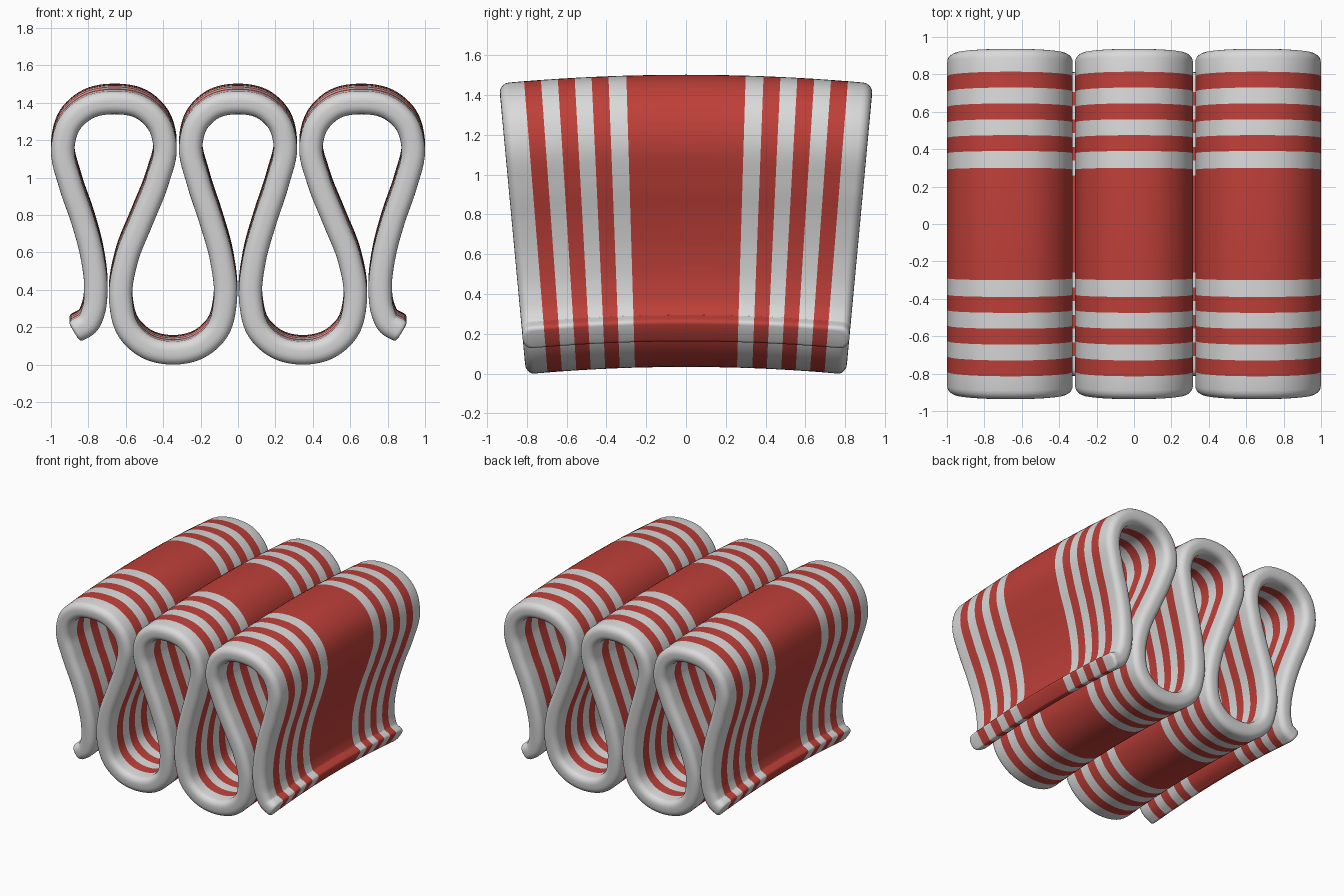
import bpy, bmesh, math
from mathutils import Vector

if "Cube" in bpy.data.objects:
    bpy.data.objects.remove(bpy.data.objects["Cube"])

HALF_T = 0.0625        # half ribbon thickness
CORNER = 0.05          # rounding of the long edges
HALF_W = 0.942         # half ribbon width, measured at the top
R_TOP, Z_TOP = 10.14, 1.505   # the ribbon is bent along its width about an axis far below
STRIPES = [0.30, 0.39, 0.475, 0.56, 0.645, 0.73, 0.815]


def material(name, rgb):
    m = bpy.data.materials.new(name)
    m.diffuse_color = (*rgb, 1)
    m.use_nodes = True
    m.node_tree.nodes["Principled BSDF"].inputs["Base Color"].default_value = m.diffuse_color
    return m


white = material("candy white", (0.70, 0.70, 0.70))
red = material("candy red", (0.52, 0.05, 0.04))

# Half of the folded centre line (x, z), mirrored for the other half
half = [(0, 1.444), (0.13, 1.418), (0.222, 1.33), (0.253, 1.21), (0.213, 1.02),
        (0.145, 0.81), (0.087, 0.60), (0.068, 0.38), (0.11, 0.22), (0.21, 0.13),
        (0.347, 0.10), (0.485, 0.13), (0.585, 0.22), (0.627, 0.38), (0.597, 0.60),
        (0.515, 0.81), (0.432, 1.02), (0.39, 1.21), (0.425, 1.33), (0.52, 1.418),
        (0.66, 1.444), (0.80, 1.418), (0.90, 1.33), (0.937, 1.20), (0.895, 1.0),
        (0.83, 0.81), (0.78, 0.62), (0.76, 0.44), (0.774, 0.32), (0.805, 0.255),
        (0.86, 0.222)]
pts = [Vector((-x, z)) for x, z in reversed(half[1:])] + [Vector(p) for p in half]


def smooth_path(p, steps):
    """Hermite curve through the points; returns positions and unit tangents."""
    n = len(p)
    d = [(p[i + 1] - p[i]).length for i in range(n - 1)]
    v = [(p[i + 1] - p[i]) / d[i] for i in range(n - 1)]
    m = [v[0]] + [(v[i - 1] * d[i] + v[i] * d[i - 1]) / (d[i - 1] + d[i])
                  for i in range(1, n - 1)] + [v[-1]]
    out = []
    for i in range(n - 1):
        for k in range(steps + (i == n - 2)):
            t = k / steps
            pos = (p[i] * (2*t**3 - 3*t**2 + 1) + m[i] * d[i] * (t**3 - 2*t**2 + t)
                   + p[i + 1] * (3*t**2 - 2*t**3) + m[i + 1] * d[i] * (t**3 - t**2))
            tan = (p[i] * (6*t**2 - 6*t) + p[i + 1] * (6*t - 6*t**2)
                   + d[i] * (m[i] * (3*t**2 - 4*t + 1) + m[i + 1] * (3*t**2 - 2*t)))
            out.append((pos, tan.normalized()))
    return out


# Rounded-rectangle cross-section (y, offset) with columns at the stripe edges
inner = HALF_W - CORNER
ys = [-inner] + [-s for s in reversed(STRIPES)] + [-0.15, 0, 0.15] + STRIPES + [inner]
arc = [(inner + CORNER * math.sin(a), HALF_T - CORNER + CORNER * math.cos(a))
       for a in (math.pi / 2 * k / 5 for k in range(1, 6))]
right_edge = arc + [(y, -o) for y, o in reversed(arc)]
section = [(y, HALF_T) for y in ys] + right_edge
section += [(-y, -o) for y, o in section]


def bend(x, y, z):
    r, a = R_TOP + z - Z_TOP, y / R_TOP
    return Vector((x, r * math.sin(a), Z_TOP - R_TOP + r * math.cos(a)))


# Sweep stations, with shrinking stations that round both ends
path = smooth_path(pts, 6)
stations = [(p, t, 0.0) for p, t in path]
(p0, t0), (p1, t1) = path[0], path[-1]
E = 0.018
for a in (30, 60, 90):
    c, s = math.cos(math.radians(a)), math.sin(math.radians(a))
    stations.insert(0, (p0 - t0 * E * s, t0, E * (1 - c)))
    stations.append((p1 + t1 * E * s, t1, E * (1 - c)))

bm = bmesh.new()
rings = []
for p, t, shrink in stations:
    nrm = Vector((-t.y, t.x))
    k = 1 - shrink / HALF_T
    ring = []
    for y, o in section:
        yy = math.copysign(max(abs(y) - shrink, 0), y) if abs(y) > 0.85 else y
        q = p + nrm * o * k
        ring.append(bm.verts.new(bend(q.x, yy, q.y)))
    rings.append(ring)


def is_red(y):
    return sum(abs(y) > s for s in STRIPES) % 2 == 0


def add_face(verts, y):
    f = bm.faces.new(verts)
    f.smooth = True
    f.material_index = 1 if is_red(y) else 0


n = len(section)
for a, b in zip(rings, rings[1:]):
    for j in range(n):
        k = (j + 1) % n
        add_face((a[j], a[k], b[k], b[j]), (section[j][0] + section[k][0]) / 2)

# End caps, split into the same stripes
m = len(ys)
start2 = m + len(right_edge)
for ring in (rings[0], rings[-1]):
    for j in range(m - 1):
        lo = start2 + m - 1 - j
        add_face((ring[j], ring[j + 1], ring[lo - 1], ring[lo]), (ys[j] + ys[j + 1]) / 2)
    add_face(ring[m - 1:start2 + 1], HALF_W)
    add_face(ring[start2 + m - 1:] + [ring[0]], HALF_W)

bmesh.ops.recalc_face_normals(bm, faces=bm.faces)
low = min(v.co.z for v in bm.verts)
for v in bm.verts:
    v.co.z -= low

mesh = bpy.data.meshes.new("candy_ribbon")
bm.to_mesh(mesh)
bm.free()
mesh.materials.append(white)
mesh.materials.append(red)
ribbon = bpy.data.objects.new("candy_ribbon", mesh)
bpy.context.collection.objects.link(ribbon)
bpy.context.view_layer.objects.active = ribbon
ribbon.select_set(True)
bpy.ops.object.shade_smooth_by_angle(angle=math.radians(40))
